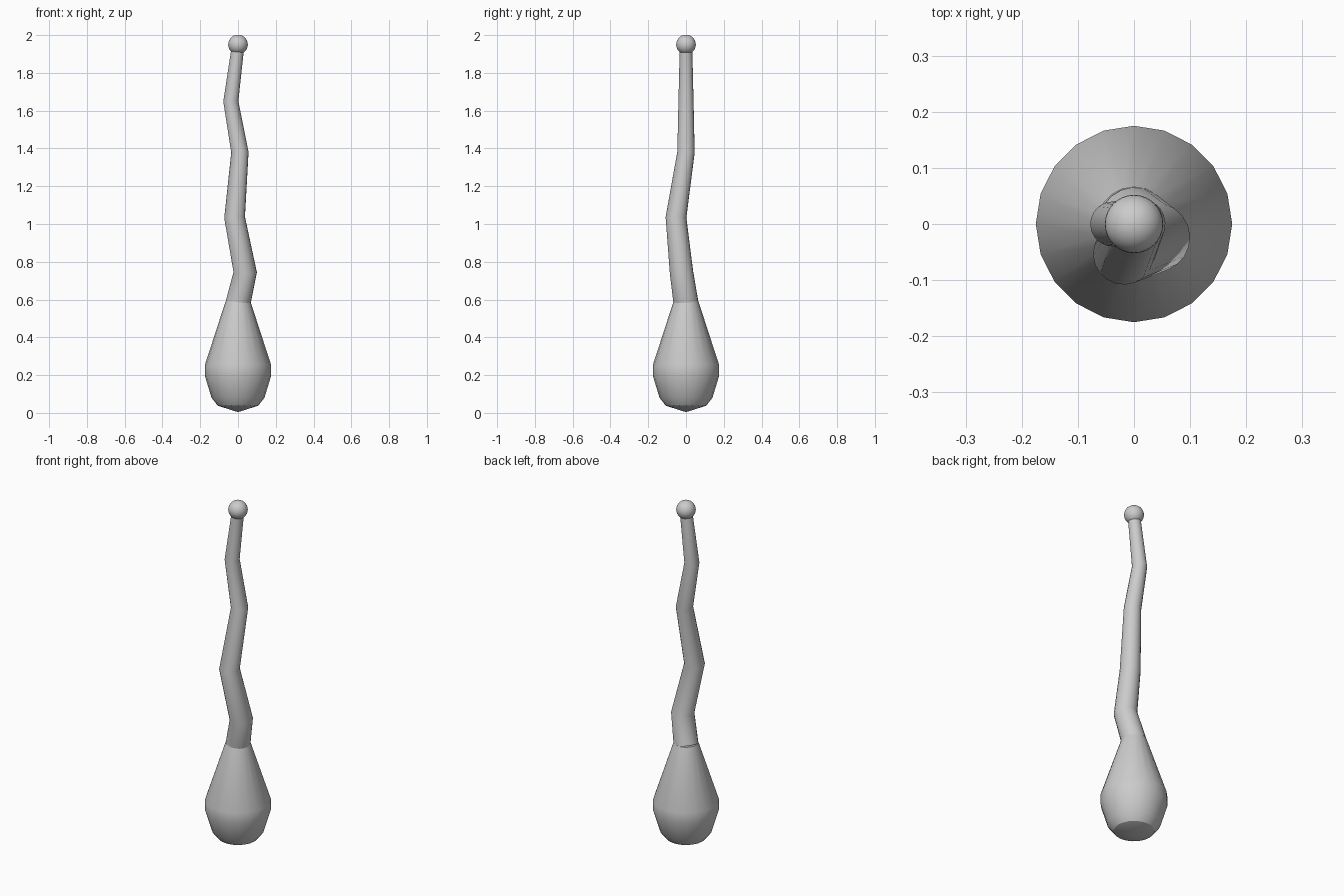
import bpy, bmesh, math

if "Cube" in bpy.data.objects:
    bpy.data.objects.remove(bpy.data.objects["Cube"])


def finish(obj):
    bpy.ops.object.select_all(action='DESELECT')
    obj.select_set(True)
    bpy.context.view_layer.objects.active = obj
    bpy.ops.object.shade_smooth_by_angle(angle=math.radians(30))


def lathe(name, profile, sides):
    """Revolve (radius, z) points around z."""
    bm = bmesh.new()
    verts = [bm.verts.new((r, 0, z)) for r, z in profile]
    edges = [bm.edges.new(p) for p in zip(verts, verts[1:])]
    bmesh.ops.spin(bm, geom=verts + edges, cent=(0, 0, 0), axis=(0, 0, 1),
                   angle=math.tau, steps=sides, use_duplicate=False)
    bmesh.ops.remove_doubles(bm, verts=bm.verts, dist=1e-4)
    bmesh.ops.recalc_face_normals(bm, faces=bm.faces)
    mesh = bpy.data.meshes.new(name)
    bm.to_mesh(mesh)
    bm.free()
    obj = bpy.data.objects.new(name, mesh)
    bpy.context.collection.objects.link(obj)
    finish(obj)
    return obj


# Teardrop handle with a shallow pointed underside
lathe("handle_bulb", [(0, 0.004), (0.107, 0.038), (0.14, 0.08), (0.175, 0.195),
                      (0.175, 0.255), (0.066, 0.59), (0, 0.59)], 20)

# Crooked tapering shaft: x, y, z, radius
path = [(0, 0, 0.58, 0.066), (0.038, -0.024, 0.745, 0.062),
        (-0.018, -0.053, 1.035, 0.055), (0.01, 0, 1.38, 0.046),
        (-0.038, 0, 1.65, 0.040), (0, 0, 1.94, 0.033)]
curve = bpy.data.curves.new("shaft", 'CURVE')
curve.dimensions = '3D'
curve.bevel_depth = 1.0
curve.bevel_resolution = 8
curve.use_fill_caps = True
spline = curve.splines.new('POLY')
spline.points.add(len(path) - 1)
for point, (x, y, z, r) in zip(spline.points, path):
    point.co = (x, y, z, 1)
    point.radius = r
shaft = bpy.data.objects.new("shaft", curve)
bpy.context.collection.objects.link(shaft)
bpy.ops.object.select_all(action='DESELECT')
shaft.select_set(True)
bpy.context.view_layer.objects.active = shaft
bpy.ops.object.convert(target='MESH')
finish(bpy.context.view_layer.objects.active)

# Round tip
bpy.ops.mesh.primitive_uv_sphere_add(segments=32, ring_count=16, radius=0.052,
                                     location=(0, 0, 1.95))
tip = bpy.context.object
tip.name = "tip_ball"
finish(tip)
